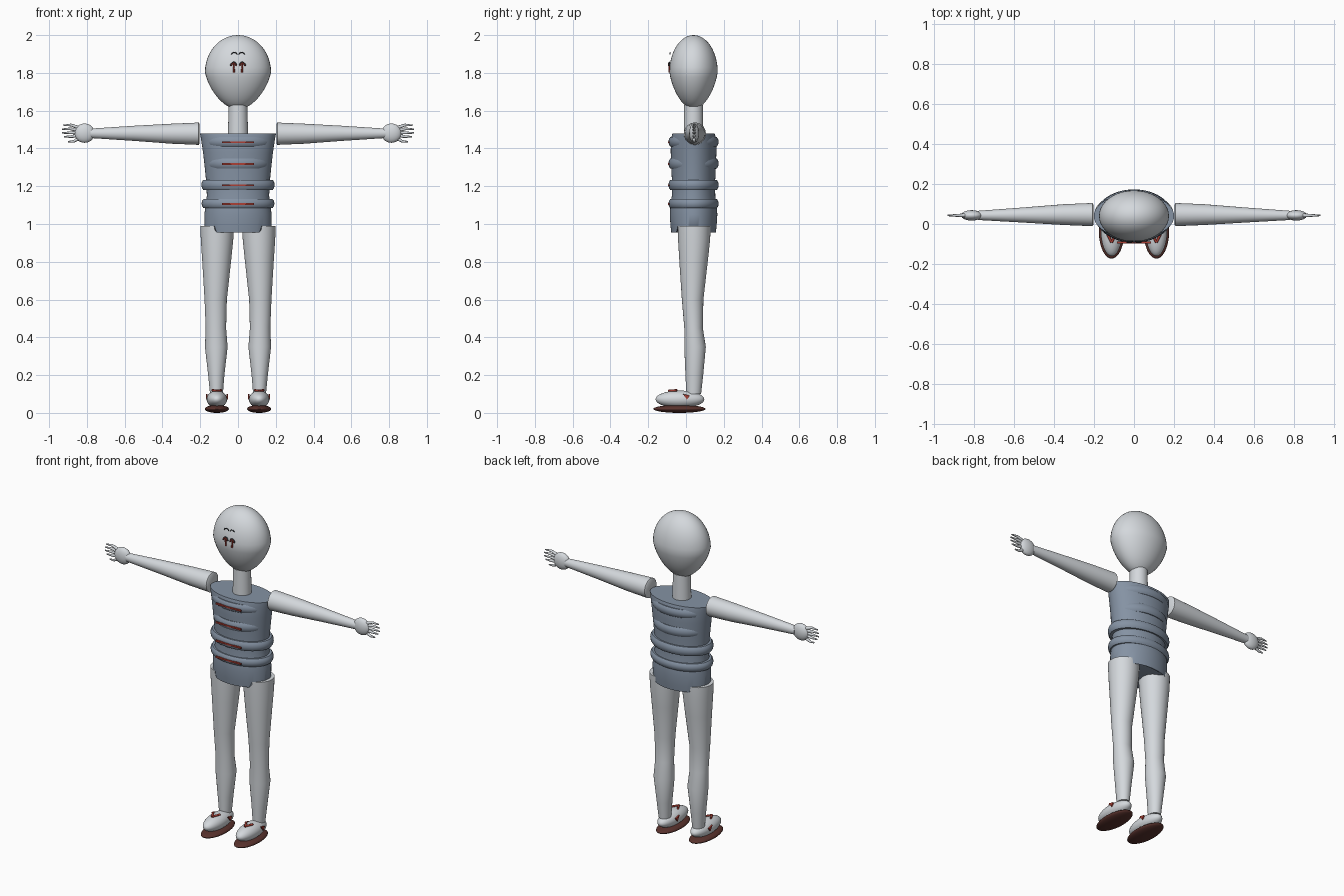
import bpy, bmesh
from math import sin, cos, pi
from mathutils import Vector, Matrix

old = bpy.data.objects.get("Cube")
if old:
    bpy.data.objects.remove(old, do_unlink=True)


def material(name, rgb):
    m = bpy.data.materials.new(name)
    m.use_nodes = True
    m.diffuse_color = (*rgb, 1)
    m.node_tree.nodes["Principled BSDF"].inputs["Base Color"].default_value = (*rgb, 1)
    return m


PALE = material("pale grey", (0.66, 0.69, 0.72))
BLUE = material("slate blue", (0.235, 0.29, 0.37))
RED = material("dark red", (0.42, 0.05, 0.035))
BROWN = material("dark brown", (0.10, 0.032, 0.026))
INK = material("charcoal", (0.05, 0.06, 0.07))
MID = 0.04  # y of the body axis


def finish(bm, name, mat, smooth=True):
    bmesh.ops.recalc_face_normals(bm, faces=bm.faces[:])
    me = bpy.data.meshes.new(name)
    bm.to_mesh(me)
    bm.free()
    ob = bpy.data.objects.new(name, me)
    bpy.context.collection.objects.link(ob)
    me.materials.append(mat)
    if smooth:
        bpy.ops.object.select_all(action='DESELECT')
        ob.select_set(True)
        bpy.context.view_layer.objects.active = ob
        bpy.ops.object.shade_smooth_by_angle(angle=0.8)
    return ob


def loft(name, rows, mat, matrix=Matrix(), n=40, adjust=None):
    """Skin ellipses (height, centre x, centre y, radius x, radius y)."""
    bm = bmesh.new()
    rings = [[bm.verts.new((cx + rx * cos(2 * pi * i / n), cy + ry * sin(2 * pi * i / n), h))
              for i in range(n)] for h, cx, cy, rx, ry in rows]
    for a, b in zip(rings, rings[1:]):
        for i in range(n):
            j = (i + 1) % n
            bm.faces.new((a[i], a[j], b[j], b[i]))
    bm.faces.new(rings[0][::-1])
    bm.faces.new(rings[-1])
    if adjust:
        for v in bm.verts:
            adjust(v)
    bm.transform(matrix)
    return finish(bm, name, mat)


def ellipsoid(name, centre, radii, mat, taper=0.0):
    bm = bmesh.new()
    bmesh.ops.create_uvsphere(bm, u_segments=40, v_segments=24, radius=1)
    for v in bm.verts:
        k = 1 + taper * min(v.co.z, 0)
        v.co = Vector((v.co.x * radii[0] * k, v.co.y * radii[1] * k, v.co.z * radii[2])) + Vector(centre)
    return finish(bm, name, mat)


def rib(name, z, rx, ry, mat, half=0.026, n=48, m=12):
    """Elliptical ring with a rounded section."""
    bm = bmesh.new()
    g = [[bm.verts.new(((rx + 0.02 * cos(b)) * cos(a), MID + (ry + 0.02 * cos(b)) * sin(a),
                        z + half * max(-0.85, min(0.85, sin(b))) / 0.85))
          for b in (2 * pi * j / m for j in range(m))] for a in (2 * pi * i / n for i in range(n))]
    for i in range(n):
        for j in range(m):
            p, q = (i + 1) % n, (j + 1) % m
            bm.faces.new((g[i][j], g[p][j], g[p][q], g[i][q]))
    return finish(bm, name, mat)


def tube(name, points, radius, mat, taper=1.0):
    cu = bpy.data.curves.new(name, 'CURVE')
    cu.dimensions = '3D'
    cu.bevel_depth, cu.bevel_resolution, cu.use_fill_caps = radius, 2, True
    sp = cu.splines.new('POLY')
    sp.points.add(len(points) - 1)
    for i, p in enumerate(points):
        sp.points[i].co = (*p, 1)
        sp.points[i].radius = 1 + (taper - 1) * i / (len(points) - 1)
    ob = bpy.data.objects.new(name, cu)
    bpy.context.collection.objects.link(ob)
    cu.materials.append(mat)
    bpy.ops.object.select_all(action='DESELECT')
    ob.select_set(True)
    bpy.context.view_layer.objects.active = ob
    bpy.ops.object.convert(target='MESH')
    return ob


def box(name, centre, size, mat):
    bm = bmesh.new()
    bmesh.ops.create_cube(bm, size=1)
    bm.transform(Matrix.Translation(centre) @ Matrix.Diagonal((*size, 1)))
    return finish(bm, name, mat, False)


def wedge(name, corners, offset, mat):
    """Thin triangular plate."""
    bm = bmesh.new()
    f = bm.faces.new([bm.verts.new(c) for c in corners])
    top = bmesh.ops.extrude_face_region(bm, geom=[f])
    bmesh.ops.translate(bm, vec=offset, verts=[v for v in top["geom"] if isinstance(v, bmesh.types.BMVert)])
    return finish(bm, name, mat, False)


# Head and neck
ellipsoid("head", (0, MID, 1.804), (0.175, 0.128, 0.196), PALE, 0.22)
loft("neck", [(1.46, 0, MID, 0.054, 0.052), (1.63, 0, MID, 0.049, 0.05)], PALE)


# Torso, with the lower hem raised at the hips
def hem(v):
    if v.co.z < 0.985 and abs(v.co.x) > 0.122:
        v.co.z = 0.988


torso_rows = [(0.955, 0.176, 0.118), (0.99, 0.178, 0.122), (1.05, 0.178, 0.126), (1.09, 0.173, 0.123),
              (1.15, 0.165, 0.115), (1.22, 0.168, 0.114), (1.3, 0.176, 0.118), (1.38, 0.185, 0.121),
              (1.45, 0.196, 0.12), (1.478, 0.201, 0.112)]
loft("torso", [(z, 0, MID, rx, ry) for z, rx, ry in torso_rows], BLUE, n=72, adjust=hem)

# Ribs and the red stripe on each
for i, (z, rx, half) in enumerate([(1.435, 0.165, 0.025), (1.32, 0.153, 0.027),
                                   (1.207, 0.174, 0.027), (1.108, 0.173, 0.024)]):
    rib(f"rib_{i + 1}", z, rx, 0.113, BLUE, half)
    box(f"rib_stripe_{i + 1}", (0, -0.092, z - 0.002), (0.172, 0.009, 0.009), RED)

for side, s in (("left", 1), ("right", -1)):
    # Arm along x, lofted upright then laid down
    lay = Matrix(((0, 0, s, 0), (0, 1, 0, 0), (1, 0, 0, 0), (0, 0, 0, 1)))
    loft(f"{side}_arm", [(0.203, 1.478, 0.047, 0.05, 0.05), (0.208, 1.478, 0.047, 0.059, 0.058),
                         (0.35, 1.478, 0.047, 0.053, 0.052), (0.55, 1.48, 0.045, 0.04, 0.038),
                         (0.78, 1.48, 0.043, 0.025, 0.023)], PALE, lay)
    # Hand and fingers
    ellipsoid(f"{side}_hand", (s * 0.812, 0.043, 1.481), (0.053, 0.026, 0.051), PALE)
    for i, (x, z, spread) in enumerate([(0.925, 1.522, 0.026), (0.932, 1.502, 0.014), (0.932, 1.482, 0.002),
                                        (0.922, 1.462, -0.01), (0.9, 1.436, -0.024)]):
        base = Vector((s * 0.835, 0.043, 1.481 + spread))
        tip = Vector((s * x, 0.043, z))
        bend = base.lerp(tip, 0.55) + Vector((0, 0, spread * 0.35))
        tube(f"{side}_finger_{i + 1}", [base, bend, tip], 0.0105, PALE, 0.35)

    # Leg
    loft(f"{side}_leg", [(z, s * cx, cy, rx, ry) for z, cx, cy, rx, ry in [
        (0.1, 0.114, 0.041, 0.034, 0.039), (0.2, 0.115, 0.044, 0.043, 0.047), (0.35, 0.115, 0.048, 0.06, 0.057),
        (0.45, 0.117, 0.04, 0.054, 0.049), (0.6, 0.118, 0.035, 0.059, 0.057), (0.8, 0.113, 0.04, 0.076, 0.075),
        (0.92, 0.111, 0.043, 0.086, 0.085), (0.99, 0.11, 0.043, 0.089, 0.087)]], PALE)

    # Shoe, sole and red trim
    ellipsoid(f"{side}_shoe", (s * 0.112, -0.032, 0.072), (0.054, 0.129, 0.046), PALE)
    ellipsoid(f"{side}_sole", (s * 0.112, -0.035, 0.021), (0.064, 0.138, 0.021), BROWN)
    for d in (-1, 1):
        tube(f"{side}_lace", [(s * 0.112, -0.092, 0.117), (s * 0.112 + d * 0.023, -0.048, 0.12)], 0.006, RED)
        x = s * 0.112 + d * 0.05
        wedge(f"{side}_shoe_patch", [(x, -0.016, 0.1), (x, 0.02, 0.092), (x, 0.005, 0.07)], (d * 0.008, 0, 0), RED)

    # Brow: small floating arc
    tube(f"{side}_brow", [(s * 0.02 + 0.014 * cos(a), -0.084, 1.897 + 0.011 * sin(a))
                          for a in (pi * i / 8 for i in range(9))], 0.0025, INK)
    # Eye: hooded arc over a stem
    for label, r, mat, y in (("lid", 0.016, INK, -0.089), ("eye", 0.012, RED, -0.091)):
        tube(f"{side}_{label}", [(s * 0.023 + r * cos(a), y, 1.836 + 1.3 * r * sin(a))
                                 for a in (pi * i / 8 for i in range(9))], 0.0032, mat)
    tube(f"{side}_eye_stem", [(s * 0.023, -0.09, 1.85), (s * 0.021, -0.088, 1.803)], 0.0045, RED)
